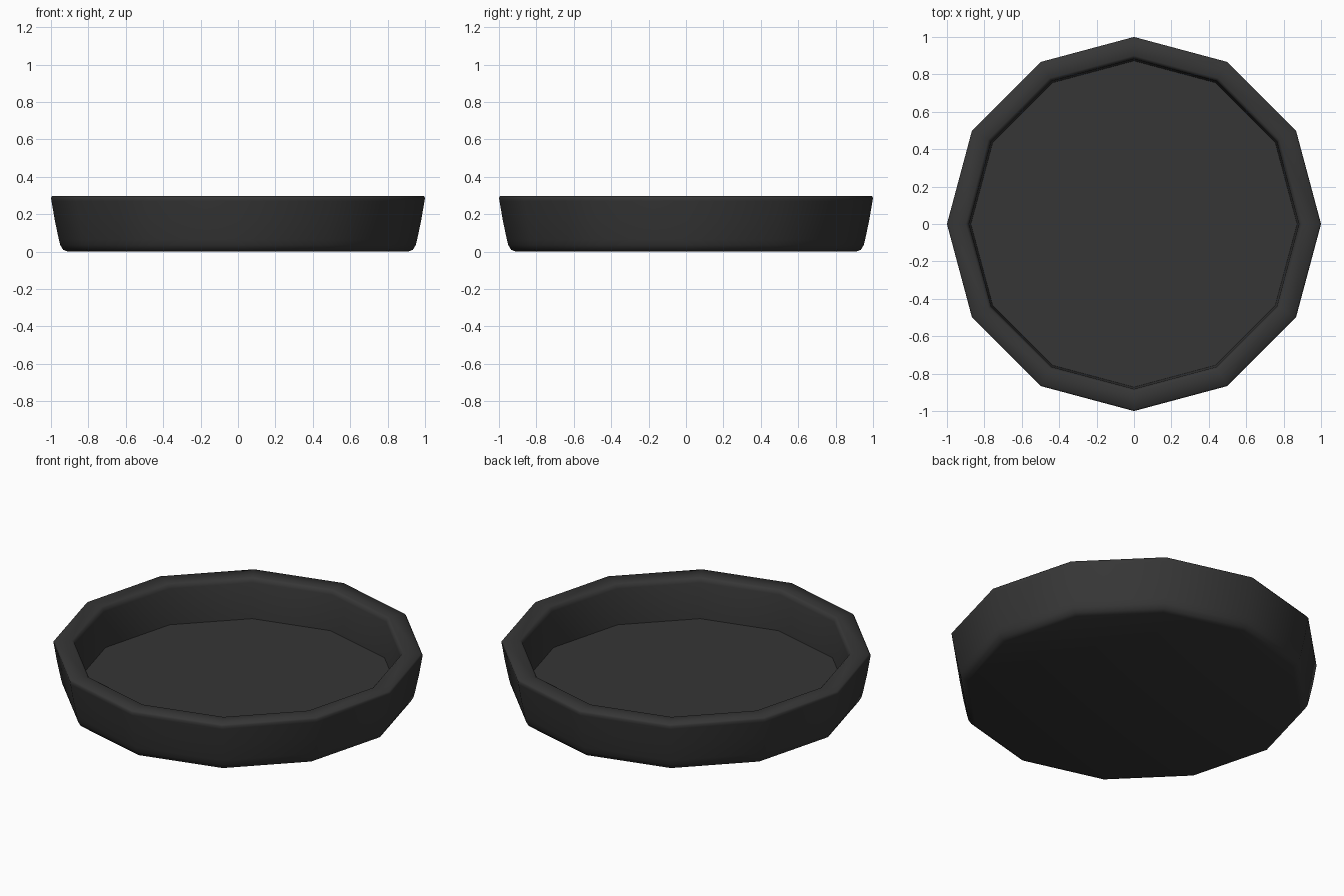
import bpy, bmesh, math

if "Cube" in bpy.data.objects:
    bpy.data.objects.remove(bpy.data.objects["Cube"])

mat = bpy.data.materials.new("charcoal")
mat.diffuse_color = (0.037, 0.037, 0.037, 1)
mat.use_nodes = True
mat.node_tree.nodes["Principled BSDF"].inputs["Base Color"].default_value = mat.diffuse_color

SIDES = 12
# Dish cross-section (radius, height): underside, flared wall, rim, inner wall, floor
profile = [(0.91, 0.0), (0.935, 0.01), (0.95, 0.035), (0.958, 0.065),
           (0.98, 0.17), (0.997, 0.27), (1.0, 0.288), (0.992, 0.298),
           (0.9, 0.298), (0.888, 0.29), (0.882, 0.27), (0.872, 0.06)]

bm = bmesh.new()
rings = []
for r, z in profile:
    rings.append([bm.verts.new((r * math.cos(2 * math.pi * i / SIDES),
                                r * math.sin(2 * math.pi * i / SIDES), z))
                  for i in range(SIDES)])
for a, b in zip(rings, rings[1:]):
    for i in range(SIDES):
        j = (i + 1) % SIDES
        bm.faces.new((a[i], a[j], b[j], b[i]))
bm.faces.new(rings[0][::-1])   # underside
bm.faces.new(rings[-1])        # inner floor
bmesh.ops.recalc_face_normals(bm, faces=bm.faces)

mesh = bpy.data.meshes.new("dish")
bm.to_mesh(mesh)
bm.free()
dish = bpy.data.objects.new("dish", mesh)
bpy.context.collection.objects.link(dish)
mesh.materials.append(mat)

# Smooth shading, keeping the floor edge sharp
bpy.context.view_layer.objects.active = dish
dish.select_set(True)
bpy.ops.object.shade_smooth_by_angle(angle=math.radians(60))
